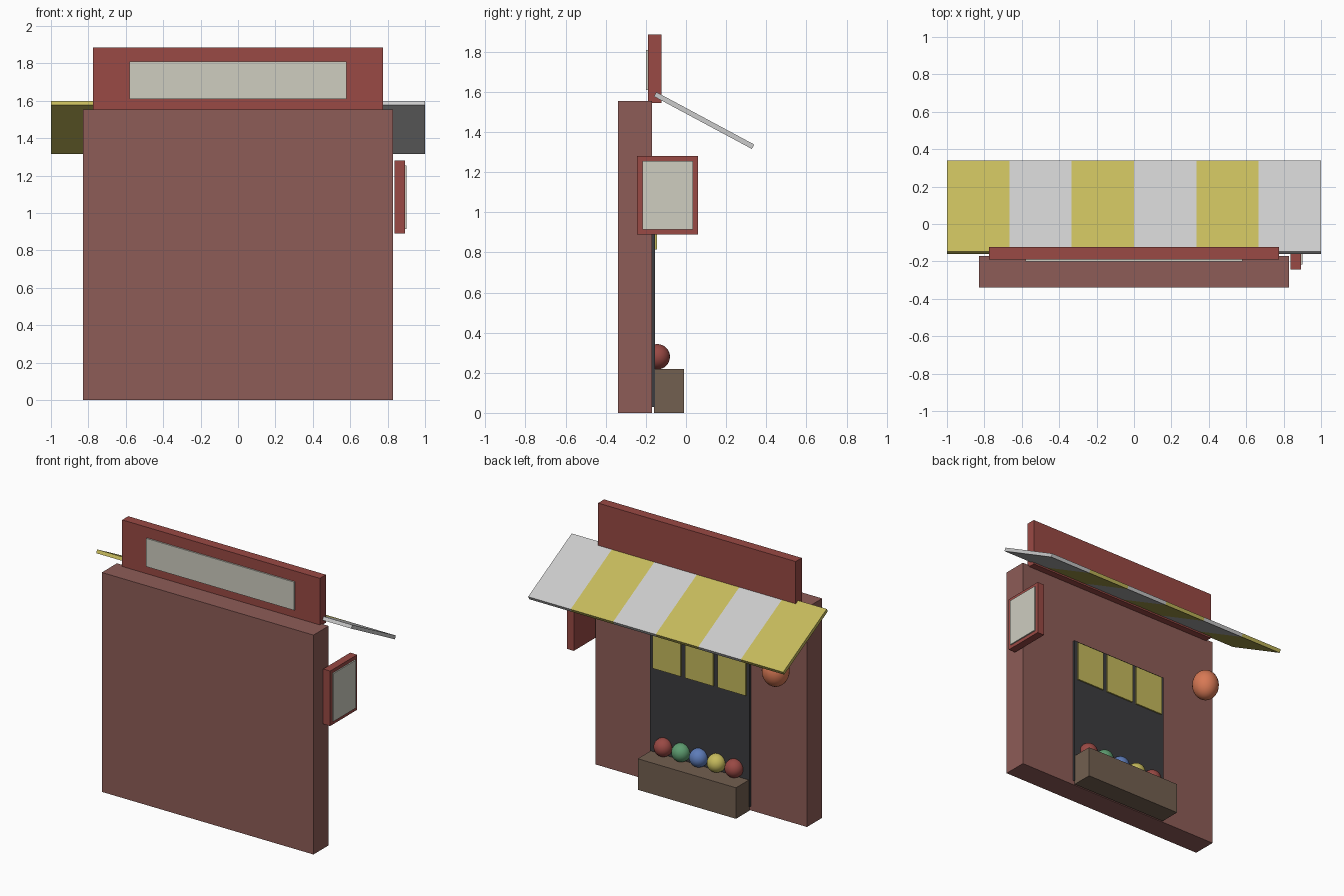
import bpy, math

if "Cube" in bpy.data.objects:
    bpy.data.objects.remove(bpy.data.objects["Cube"])


def material(name, rgb):
    m = bpy.data.materials.new(name)
    m.diffuse_color = (*rgb, 1)
    m.use_nodes = True
    m.node_tree.nodes["Principled BSDF"].inputs["Base Color"].default_value = m.diffuse_color
    return m


BRICK = material("brick", (0.27, 0.107, 0.095))
RED = material("red", (0.32, 0.067, 0.058))
CREAM = material("cream", (0.62, 0.61, 0.53))
WHITE = material("white", (0.75, 0.74, 0.73))
YELLOW = material("yellow", (0.56, 0.49, 0.107))
DARK = material("dark", (0.045, 0.045, 0.05))
BROWN = material("brown", (0.17, 0.115, 0.08))
ORANGE = material("orange", (0.68, 0.19, 0.09))
GREEN = material("green", (0.11, 0.33, 0.16))
BLUE = material("blue", (0.11, 0.2, 0.48))


def box(name, x, y, z, mat):
    """Box from (min, max) ranges on each axis."""
    spans = (x, y, z)
    bpy.ops.mesh.primitive_cube_add(size=1, location=[(a + b) / 2 for a, b in spans])
    ob = bpy.context.object
    ob.name = name
    ob.scale = [b - a for a, b in spans]
    bpy.ops.object.transform_apply(location=False, rotation=False, scale=True)
    ob.data.materials.append(mat)
    return ob


def ball(name, loc, r, mat, stretch=1):
    bpy.ops.mesh.primitive_uv_sphere_add(segments=24, ring_count=16, radius=r, location=loc)
    ob = bpy.context.object
    ob.name = name
    ob.scale.z = stretch
    bpy.ops.object.transform_apply(location=False, rotation=False, scale=True)
    bpy.ops.object.shade_smooth()
    ob.data.materials.append(mat)
    return ob


# Wall
box("wall", (-0.83, 0.83), (-0.34, -0.17), (0, 1.555), BRICK)

# Roof sign with pale panel on the front
box("roof_sign", (-0.775, 0.775), (-0.19, -0.122), (1.545, 1.885), RED)
box("roof_sign_panel", (-0.58, 0.58), (-0.2, -0.185), (1.61, 1.81), CREAM)

# Side sign with pale panel facing outward
box("side_sign", (0.838, 0.893), (-0.243, 0.06), (0.89, 1.28), RED)
box("side_sign_panel", (0.888, 0.902), (-0.217, 0.035), (0.915, 1.255), CREAM)

# Dark shop opening with three short curtains
box("doorway", (-0.39, 0.39), (-0.175, -0.155), (0.03, 1.11), DARK)
for i in range(3):
    cx = (i - 1) * 0.255
    box(f"curtain_{i + 1}", (cx - 0.111, cx + 0.111), (-0.158, -0.145), (0.815, 1.1), YELLOW)

# Sloping striped awning
for i in range(6):
    x0 = -1 + i / 3
    stripe = box(f"awning_stripe_{i + 1}", (x0, x0 + 1 / 3), (0.09 - 0.277, 0.09 + 0.277),
                 (1.445, 1.47), WHITE if i % 2 else YELLOW)
    stripe.rotation_euler.x = -math.radians(28.2)

# Crate with a row of coloured fruit
box("crate", (-0.385, 0.385), (-0.16, -0.01), (0, 0.22), BROWN)
for i, mat in enumerate((RED, GREEN, BLUE, YELLOW, RED)):
    ball(f"fruit_{i + 1}", (0.278 - i * 0.139, -0.143, 0.28), 0.063, mat)

# Hanging lantern
ball("lantern", (-0.668, -0.05, 1.11), 0.09, ORANGE, 1.18)
